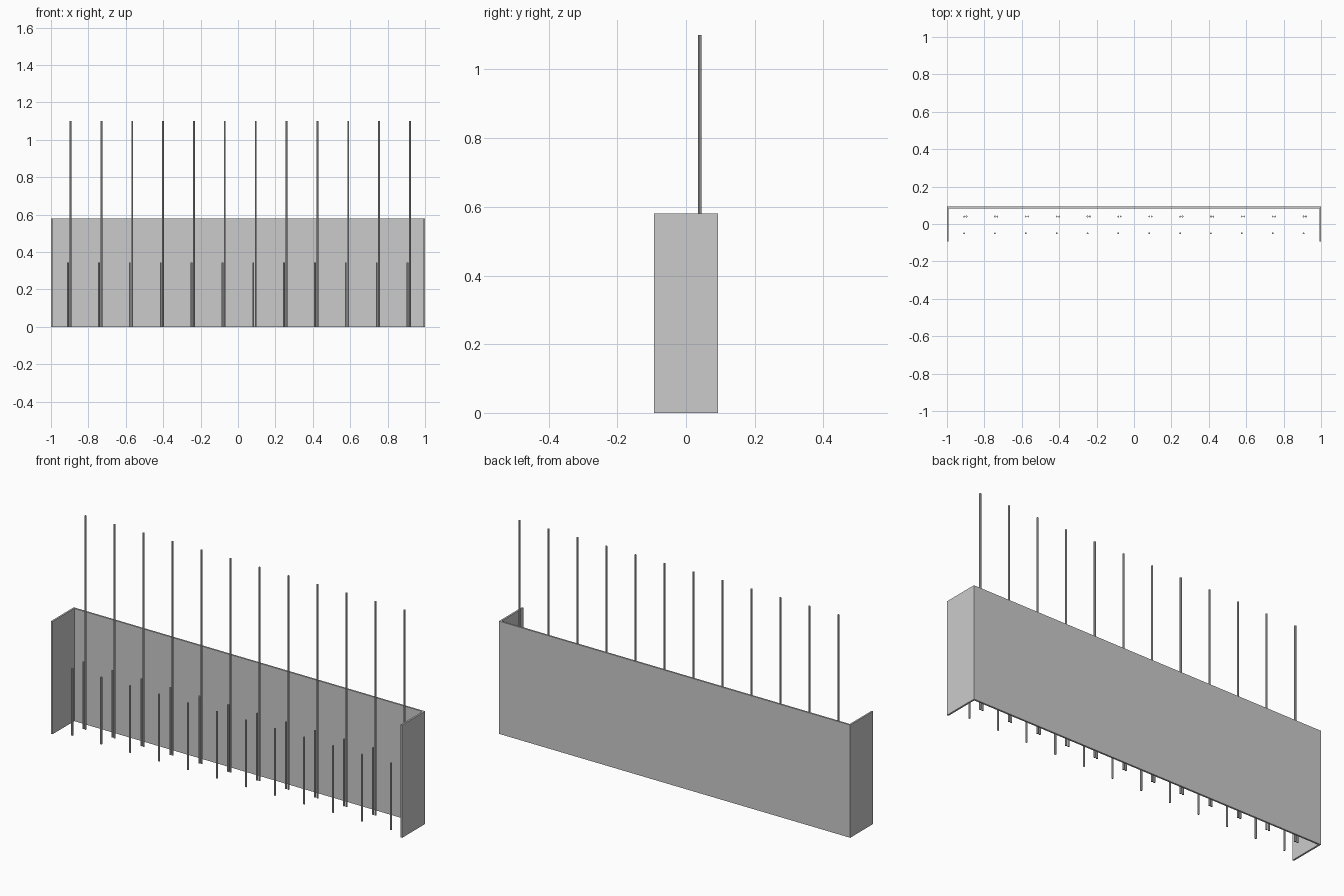
import bpy, bmesh
from mathutils import Matrix, Vector

if "Cube" in bpy.data.objects:
    bpy.data.objects.remove(bpy.data.objects["Cube"])

W, D, H = 2.0, 0.186, 0.58      # screen width, depth, height
T = 0.009                       # sheet thickness
N, PITCH = 12, 0.165            # rod sets and spacing


def finish(name, bm):
    mesh = bpy.data.meshes.new(name)
    bm.to_mesh(mesh)
    bm.free()
    obj = bpy.data.objects.new(name, mesh)
    bpy.context.collection.objects.link(obj)
    return obj


# three-sided screen: U-shaped profile pulled upward
x, y = W / 2, D / 2
outline = [(-x, -y), (-x, y), (x, y), (x, -y),
           (x - T, -y), (x - T, y - T), (-x + T, y - T), (-x + T, -y)]
bm = bmesh.new()
face = bm.faces.new([bm.verts.new((px, py, 0)) for px, py in outline])
ext = bmesh.ops.extrude_face_region(bm, geom=[face])
top = [g for g in ext["geom"] if isinstance(g, bmesh.types.BMVert)]
bmesh.ops.translate(bm, verts=top, vec=Vector((0, 0, H)))
bmesh.ops.recalc_face_normals(bm, faces=bm.faces)
finish("surround_panel", bm)


# rows of thin upright rods standing on the floor
def rod_row(name, dx, y, height, radius=0.0048):
    bm = bmesh.new()
    for i in range(N):
        px = (i - (N - 1) / 2) * PITCH + dx
        bmesh.ops.create_cone(bm, cap_ends=True, segments=8, radius1=radius,
                              radius2=radius, depth=height,
                              matrix=Matrix.Translation((px, y, height / 2)))
    return finish(name, bm)


rod_row("tall_rear_rods", 0.012, 0.04, 1.1)
rod_row("short_rear_rods", -0.001, 0.04, 0.345)
rod_row("short_front_rods", -0.001, -0.05, 0.345)
